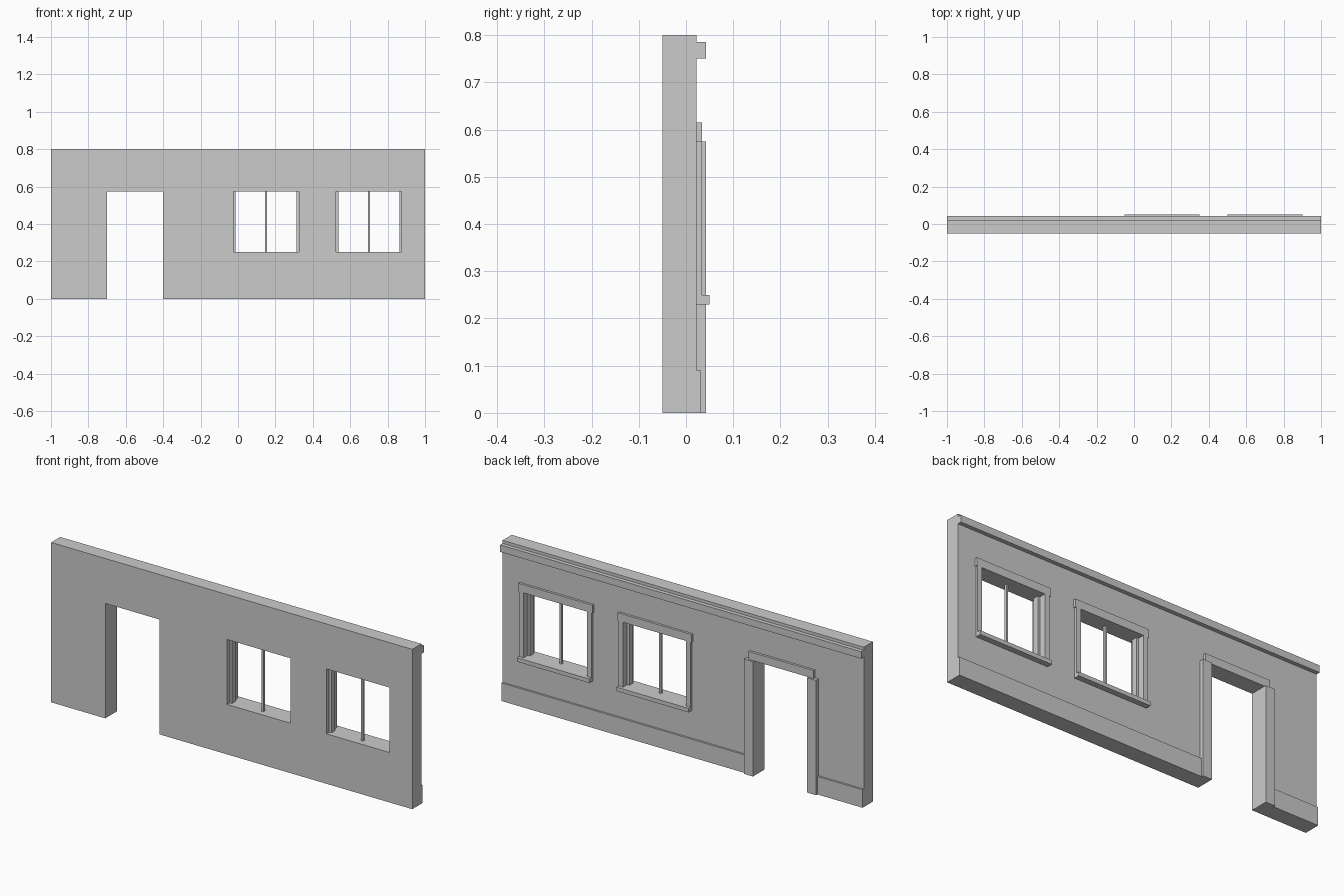
import bpy

if "Cube" in bpy.data.objects:
    bpy.data.objects.remove(bpy.data.objects["Cube"])

grey = bpy.data.materials.new("plaster_grey")
grey.diffuse_color = (0.6, 0.6, 0.6, 1)
grey.use_nodes = True
grey.node_tree.nodes["Principled BSDF"].inputs["Base Color"].default_value = grey.diffuse_color

FRONT, BACK = -0.05, 0.022      # wall faces in y
SINK = 0.005                    # how far trim is set into the wall
HEAD, SILL = 0.575, 0.25        # opening heights


def box(name, x0, x1, y0, y1, z0, z1):
    v = [(x, y, z) for x in (x0, x1) for y in (y0, y1) for z in (z0, z1)]
    f = [(0, 1, 3, 2), (4, 6, 7, 5), (0, 4, 5, 1), (2, 3, 7, 6), (0, 2, 6, 4), (1, 5, 7, 3)]
    me = bpy.data.meshes.new(name)
    me.from_pydata(v, [], f)
    me.materials.append(grey)
    ob = bpy.data.objects.new(name, me)
    bpy.context.collection.objects.link(ob)
    return ob


def trim(name, x0, x1, y1, z0, z1):
    return box(name, x0, x1, BACK - SINK, y1, z0, z1)


# Wall slab with one door and two window openings
wall = box("wall", -1, 1, FRONT, BACK, 0, 0.8)
door_x, door_half = -0.55, 0.15
window_xs, win_half = (0.15, 0.70), 0.175
cutters = [box("door_cutter", door_x - door_half, door_x + door_half, -0.2, 0.2, -0.1, HEAD)]
cutters += [box("window_cutter", x - win_half, x + win_half, -0.2, 0.2, SILL, HEAD)
            for x in window_xs]
bpy.context.view_layer.objects.active = wall
for c in cutters:
    c.hide_render = True
    m = wall.modifiers.new("opening", 'BOOLEAN')
    m.operation, m.solver, m.object = 'DIFFERENCE', 'EXACT', c
    bpy.ops.object.modifier_apply(modifier=m.name)
    bpy.data.objects.remove(c)

# Cornice and baseboards
trim("cornice", -1, 1, 0.042, 0.75, 0.785)
trim("baseboard_left", -1, door_x - 0.2, 0.032, 0, 0.09)
trim("baseboard_right", door_x + 0.2, 1, 0.032, 0, 0.09)

# Door casing
trim("door_header", door_x - 0.18, door_x + 0.18, 0.034, HEAD, 0.615)
for s in (-1, 1):
    a, b = sorted((door_x + s * door_half, door_x + s * 0.2))
    trim("door_jamb", a, b, 0.042, 0, HEAD)

# Window casings, sills, posts and mullions
mid = (FRONT + BACK) / 2
for x in window_xs:
    trim("window_header", x - 0.205, x + 0.205, 0.034, HEAD, 0.615)
    trim("window_sill", x - 0.2, x + 0.2, 0.05, 0.23, SILL)
    box("window_mullion", x - 0.005, x + 0.005, mid - 0.006, mid + 0.006, SILL, HEAD)
    for s in (-1, 1):
        a, b = sorted((x + s * win_half, x + s * 0.2))
        trim("window_casing", a, b, 0.034, SILL, HEAD)
        a, b = sorted((x + s * (win_half - 0.012), x + s * win_half))
        box("window_post", a, b, mid - 0.015, mid + 0.015, SILL, HEAD)
